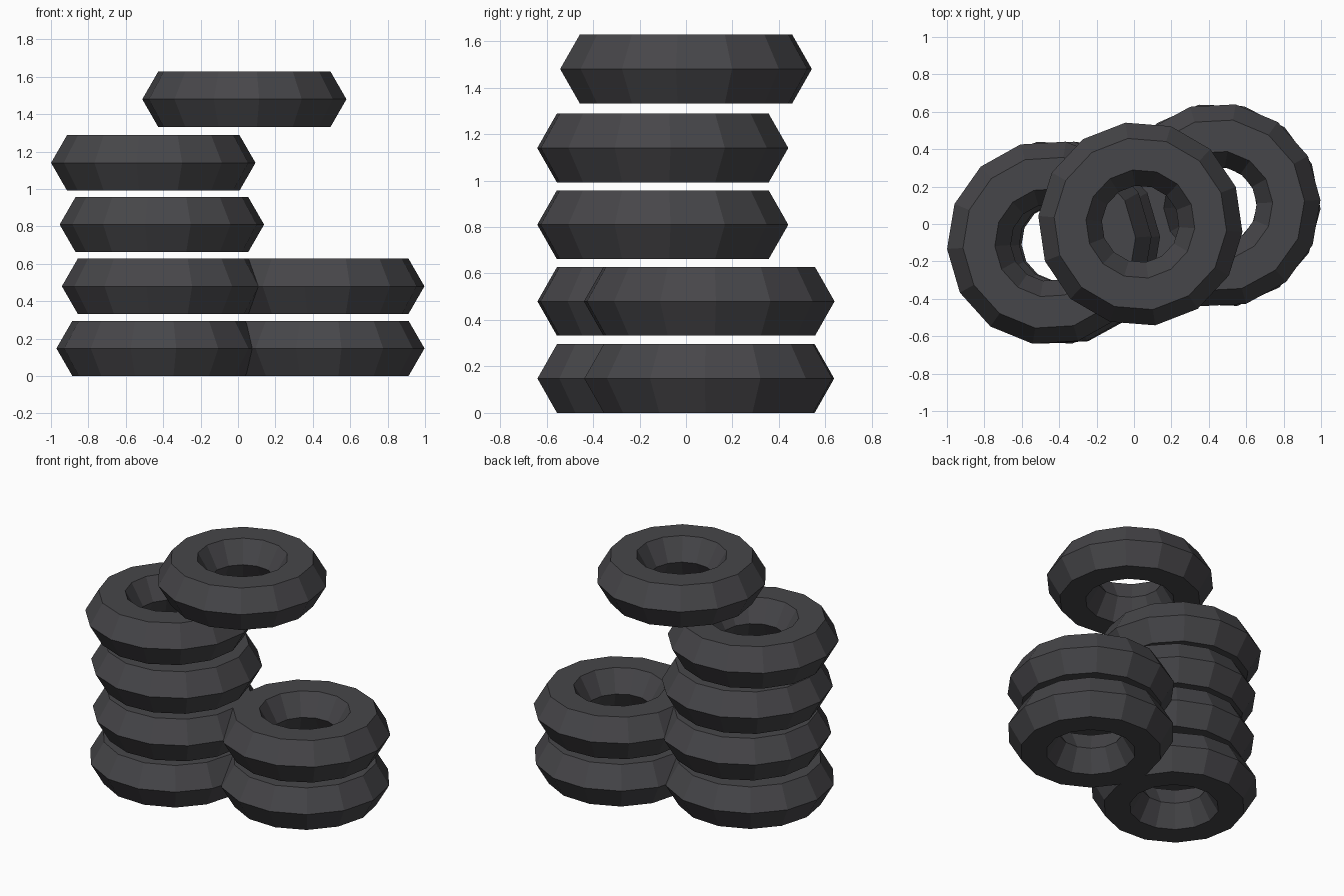
import bpy
import math

if "Cube" in bpy.data.objects:
    bpy.data.objects.remove(bpy.data.objects["Cube"])

# One flat colour for all tyres
rubber = bpy.data.materials.new("dark_rubber")
rubber.diffuse_color = (0.062, 0.061, 0.067, 1.0)
rubber.use_nodes = True
rubber.node_tree.nodes["Principled BSDF"].inputs["Base Color"].default_value = rubber.diffuse_color

MAJOR, MINOR = 0.377, 0.1705


def tyre(name, x, y, z, turn):
    """Low-poly tyre: 14-sided ring with a hexagonal section."""
    bpy.ops.mesh.primitive_torus_add(
        major_segments=14, minor_segments=6,
        major_radius=MAJOR, minor_radius=MINOR,
        location=(x, y, z), rotation=(0, 0, math.radians(turn)))
    ob = bpy.context.object
    ob.name = name
    ob.data.materials.append(rubber)
    bpy.ops.object.shade_flat()


# Left stack of four, right stack of two, and one resting on top
tyre("left_tyre_1", -0.424, -0.10, 0.148, -3)
tyre("left_tyre_2", -0.395, -0.10, 0.480, 3)
tyre("left_tyre_3", -0.407, -0.10, 0.810, 3.5)
tyre("left_tyre_4", -0.453, -0.10, 1.140, 3.5)
tyre("right_tyre_1", 0.450, 0.10, 0.148, -2)
tyre("right_tyre_2", 0.450, 0.10, 0.480, 3)
tyre("top_tyre", 0.034, 0.0, 1.480, -4.5)
